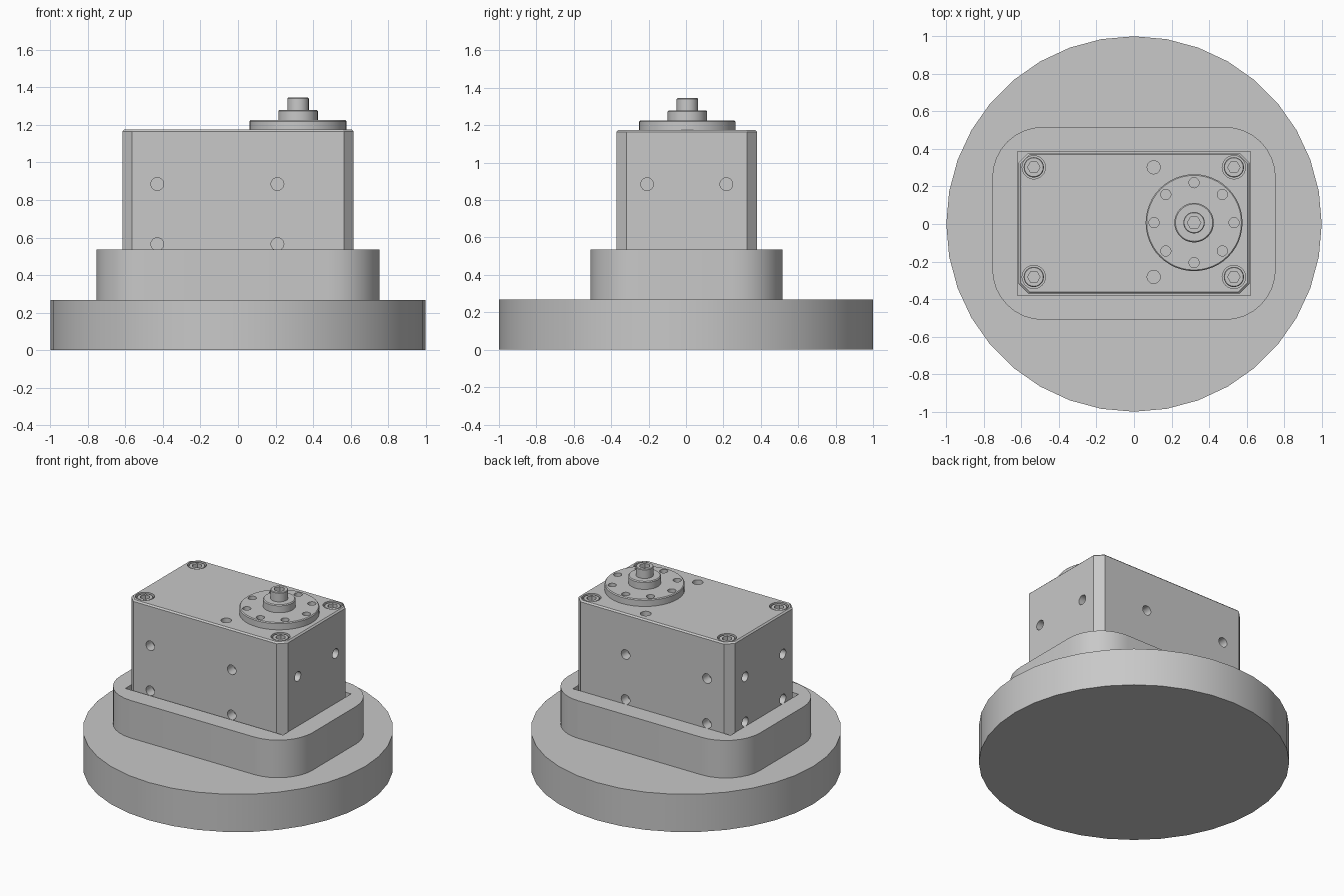
import bpy, bmesh
from math import sin, cos, pi, radians
from mathutils import Matrix, Vector

cube = bpy.data.objects.get("Cube")
if cube:
    bpy.data.objects.remove(cube, do_unlink=True)

grey = bpy.data.materials.new("light_grey")
grey.use_nodes = True
colour = (0.58, 0.58, 0.58, 1)
grey.diffuse_color = colour
grey.node_tree.nodes["Principled BSDF"].inputs["Base Color"].default_value = colour


def circle(r, n=48):
    return [(r * cos(2 * pi * i / n), r * sin(2 * pi * i / n)) for i in range(n)]


def rounded_box(hx, hy, r, steps):
    """Rectangle outline with rounded corners; one step gives a chamfer."""
    pts = []
    for k, (sx, sy) in enumerate([(1, 1), (-1, 1), (-1, -1), (1, -1)]):
        for i in range(steps + 1):
            a = pi / 2 * (k + i / steps)
            pts.append((sx * (hx - r) + r * cos(a), sy * (hy - r) + r * sin(a)))
    return pts


def loft(bm, rings, matrix=Matrix()):
    """Closed solid through a stack of (outline, height) rings."""
    loops = [[bm.verts.new(matrix @ Vector((x, y, z))) for x, y in pts]
             for pts, z in rings]
    n = len(loops[0])
    for low, high in zip(loops, loops[1:]):
        for i in range(n):
            j = (i + 1) % n
            bm.faces.new((low[i], low[j], high[j], high[i]))
    bm.faces.new(loops[0][::-1])
    bm.faces.new(loops[-1])


def make(name, bm, location=(0, 0, 0)):
    bmesh.ops.recalc_face_normals(bm, faces=bm.faces)
    mesh = bpy.data.meshes.new(name)
    bm.to_mesh(mesh)
    bm.free()
    mesh.materials.append(grey)
    obj = bpy.data.objects.new(name, mesh)
    obj.location = location
    bpy.context.collection.objects.link(obj)
    return obj


def solid(name, rings, location=(0, 0, 0)):
    bm = bmesh.new()
    loft(bm, rings)
    return make(name, bm, location)


def cut(obj, bm):
    """Subtract the solids in bm and bake the result."""
    cutter = make("cutter", bm)
    cutter.hide_render = True
    mod = obj.modifiers.new("holes", "BOOLEAN")
    mod.operation, mod.solver, mod.object = "DIFFERENCE", "EXACT", cutter
    bpy.context.view_layer.update()
    graph = bpy.context.evaluated_depsgraph_get()
    mesh = bpy.data.meshes.new_from_object(obj.evaluated_get(graph))
    obj.modifiers.clear()
    obj.data = mesh
    bpy.data.objects.remove(cutter, do_unlink=True)


def drill(bm, pos, depth, r, axis=(0, 0, 1), sides=24):
    """Hole cutter sunk from pos against the outward axis."""
    turn = Vector((0, 0, 1)).rotation_difference(Vector(axis)).to_matrix().to_4x4()
    loft(bm, [(circle(r, sides), -depth), (circle(r, sides), 0.02)],
         Matrix.Translation(pos) @ turn)


# Round base
parts = [solid("base_disc", [(circle(1, 36), 0), (circle(1, 36), 0.268)])]

# Collar with a rectangular pocket
outline = rounded_box(0.755, 0.514, 0.27, 8)
collar = solid("collar", [(outline, 0.268), (outline, 0.535)], (0, 0.003, 0))
pocket = bmesh.new()
pocket_outline = [(-0.62, -0.38), (0.62, -0.38), (0.62, 0.386), (-0.62, 0.386)]
loft(pocket, [(pocket_outline, 0.2), (pocket_outline, 0.6)])
cut(collar, pocket)
parts.append(collar)

# Housing with chamfered corners and a thin top chamfer
HX, HY, CY, TOP = 0.616, 0.375, 0.004, 1.175
side = rounded_box(HX, HY, 0.052, 1)
lid = rounded_box(HX - 0.01, HY - 0.01, 0.048, 1)
housing = solid("housing", [(side, 0.268), (side, TOP - 0.01), (lid, TOP)], (0, CY, 0))

holes = bmesh.new()
for z in (0.885, 0.565):
    for x in (-0.43, 0.21):
        for s in (-1, 1):
            drill(holes, (x, CY + s * HY, z), 0.07, 0.034, (0, s, 0))
    for y in (-0.212, 0.212):
        for s in (-1, 1):
            if s < 0 or z > 0.7:      # the output end has upper holes only
                drill(holes, (s * HX, CY + y, z), 0.07, 0.034, (s, 0, 0))
screw_spots = [(x, y) for x in (-0.534, 0.532) for y in (-0.282, 0.302)]
for x, y in screw_spots:
    drill(holes, (x, y, TOP), 0.05, 0.062)
for y in (-0.282, 0.302):
    drill(holes, (0.105, y, TOP), 0.07, 0.035)
cut(housing, holes)
parts.append(housing)

# Recessed corner screws with hex sockets
for i, (x, y) in enumerate(screw_spots):
    screw = solid(f"corner_screw_{i + 1}", [
        (circle(0.054, 24), TOP - 0.05), (circle(0.054, 24), TOP - 0.01),
        (circle(0.05, 24), TOP - 0.005)], (x, y, 0))
    socket = bmesh.new()
    drill(socket, (x, y, TOP - 0.005), 0.03, 0.033, sides=6)
    cut(screw, socket)
    parts.append(screw)

# Output horn: flange, boss and centre screw
AX, AY = 0.32, 0.007
horn = solid("output_horn", [
    (circle(0.258), TOP), (circle(0.258), 1.219), (circle(0.252), 1.225),
    (circle(0.105), 1.225), (circle(0.105), 1.274), (circle(0.099), 1.28),
    (circle(0.057), 1.28), (circle(0.057), 1.341), (circle(0.053), 1.345)],
    (AX, AY, 0))
holes = bmesh.new()
for x, y in circle(0.213, 8):
    drill(holes, (AX + x, AY + y, 1.225), 0.04, 0.027)
drill(holes, (AX, AY, 1.345), 0.04, 0.036, sides=6)
cut(horn, holes)
parts.append(horn)

# Smooth the round walls, keep the edges sharp
for obj in parts:
    obj.data.shade_smooth()
    obj.data.set_sharp_from_angle(angle=radians(25))
